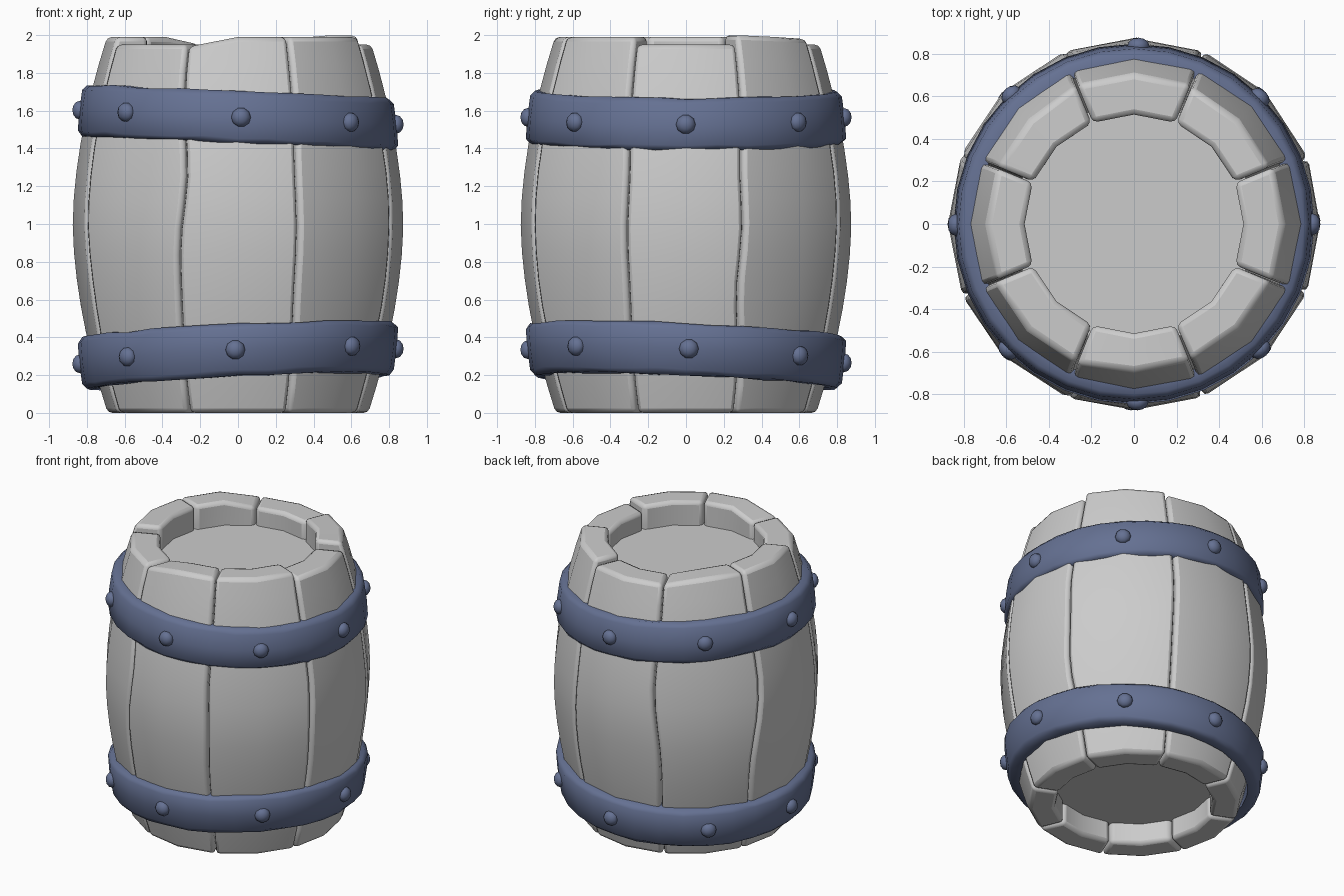
import bpy, bmesh, math, random
from mathutils import Matrix

if "Cube" in bpy.data.objects:
    bpy.data.objects.remove(bpy.data.objects["Cube"])

random.seed(4)
iron = bpy.data.materials.new("iron_blue")
iron.diffuse_color = (0.13, 0.165, 0.29, 1)
iron.use_nodes = True
iron.node_tree.nodes["Principled BSDF"].inputs["Base Color"].default_value = iron.diffuse_color


def finish(name, bm, mat=None, bevel=0.0, angle=35):
    bmesh.ops.recalc_face_normals(bm, faces=bm.faces[:])
    me = bpy.data.meshes.new(name)
    bm.to_mesh(me)
    bm.free()
    ob = bpy.data.objects.new(name, me)
    bpy.context.collection.objects.link(ob)
    if mat:
        me.materials.append(mat)
    if bevel:
        m = ob.modifiers.new("bevel", 'BEVEL')
        m.width, m.segments = bevel, 2
        m.limit_method, m.angle_limit = 'ANGLE', math.radians(40)
    bpy.ops.object.select_all(action='DESELECT')
    ob.select_set(True)
    bpy.context.view_layer.objects.active = ob
    bpy.ops.object.shade_smooth_by_angle(angle=math.radians(angle))
    return ob


def barrel_radius(z):
    return 0.875 - 0.185 * abs(z - 1) ** 1.75


# Seam wobble in degrees (upper, lower) for the seam after each stave
WOBBLE = [(-2, -3), (1, 0), (-2, 1), (2, -2), (0, 1), (3.5, 0.8), (-1, -1), (1.3, 1)]
# Stave top heights: first edge, middle, last edge
TOPS = [(1.95, 1.95, 1.95), (2.0, 1.99, 1.98), (1.95, 1.95, 1.95), (1.95, 1.99, 1.99),
        (1.99, 1.99, 1.99), (1.95, 1.95, 1.95), (1.94, 1.99, 1.99), (1.99, 1.99, 1.99)]


def seam_angle(i, z):
    up, low = WOBBLE[i % 8]
    d = up * math.exp(-((z - 1.25) / 0.3) ** 2) + low * math.exp(-((z - 0.65) / 0.3) ** 2)
    return math.radians(45 * i + 22.5 + d)


# Staves: two facets wide, bowed along the height
LEVELS = 14
GAP = 0.006
for i in range(8):
    bm = bmesh.new()
    rows = []
    for k in range(LEVELS + 1):
        f = k / LEVELS
        ring = []
        zs = [t * f for t in TOPS[i]]
        angs = [seam_angle(i - 1, zs[0]) + GAP, math.radians(45 * i),
                seam_angle(i, zs[2]) - GAP]
        outer = [(barrel_radius(z), a, z) for z, a in zip(zs, angs)]
        inner = [(0.515, a, z) for z, a in zip(zs, angs)][::-1]
        for r, a, z in outer + inner:
            ring.append(bm.verts.new((r * math.cos(a), r * math.sin(a), z)))
        rows.append(ring)
    for a, b in zip(rows, rows[1:]):
        for j in range(6):
            bm.faces.new((a[j], a[(j + 1) % 6], b[(j + 1) % 6], b[j]))
    for ring in (rows[0], rows[-1]):
        bm.faces.new((ring[0], ring[1], ring[4], ring[5]))
        bm.faces.new((ring[1], ring[2], ring[3], ring[4]))
    finish(f"stave_{i + 1}", bm, bevel=0.025)

# Recessed lid and base
for name, z in (("lid", 1.80), ("base", 0.17)):
    bm = bmesh.new()
    bmesh.ops.create_cone(bm, cap_ends=True, segments=32, radius1=0.57, radius2=0.57,
                          depth=0.04, matrix=Matrix.Translation((0, 0, z)))
    finish(name, bm)

# Tilted hoops with rivets: name, centre height, tilt in x and y, taper direction
PROFILE = [(0.74, -0.135), (0.825, -0.135), (0.848, -0.11), (0.84, 0.0),
           (0.825, 0.11), (0.8, 0.135), (0.74, 0.135)]
SEG = 32
for name, zc, tx, ty, up in (("upper_hoop", 1.565, -0.045, 0.0, 1),
                             ("lower_hoop", 0.30, 0.048, -0.042, -1)):
    bm = bmesh.new()
    rings = []
    for s in range(SEG):
        a = math.tau * s / SEG
        ring = []
        for r, dz in PROFILE:
            x, y = r * math.cos(a), r * math.sin(a)
            wob = random.uniform(-0.006, 0.006) if dz else 0
            ring.append(bm.verts.new((x, y, zc + up * dz + tx * x + ty * y + wob)))
        rings.append(ring)
    n = len(PROFILE)
    for s in range(SEG):
        a, b = rings[s], rings[(s + 1) % SEG]
        for j in range(n):
            bm.faces.new((a[j], b[j], b[(j + 1) % n], a[(j + 1) % n]))
    finish(name, bm, iron, angle=60)

    # Rivets: flattened domes around the hoop
    bm = bmesh.new()
    for i in range(8):
        a = math.radians(45 * i + random.uniform(-1.5, 1.5))
        x, y = 0.838 * math.cos(a), 0.838 * math.sin(a)
        m = (Matrix.Translation((x, y, zc + tx * x + ty * y))
             @ Matrix.Rotation(a, 4, 'Z')
             @ Matrix.Diagonal((0.039, 0.052, 0.052, 1))
             @ Matrix.Rotation(math.pi / 2, 4, 'Y'))
        bmesh.ops.create_uvsphere(bm, u_segments=10, v_segments=6, radius=1, matrix=m)
    finish(name + "_rivets", bm, iron, angle=50)
